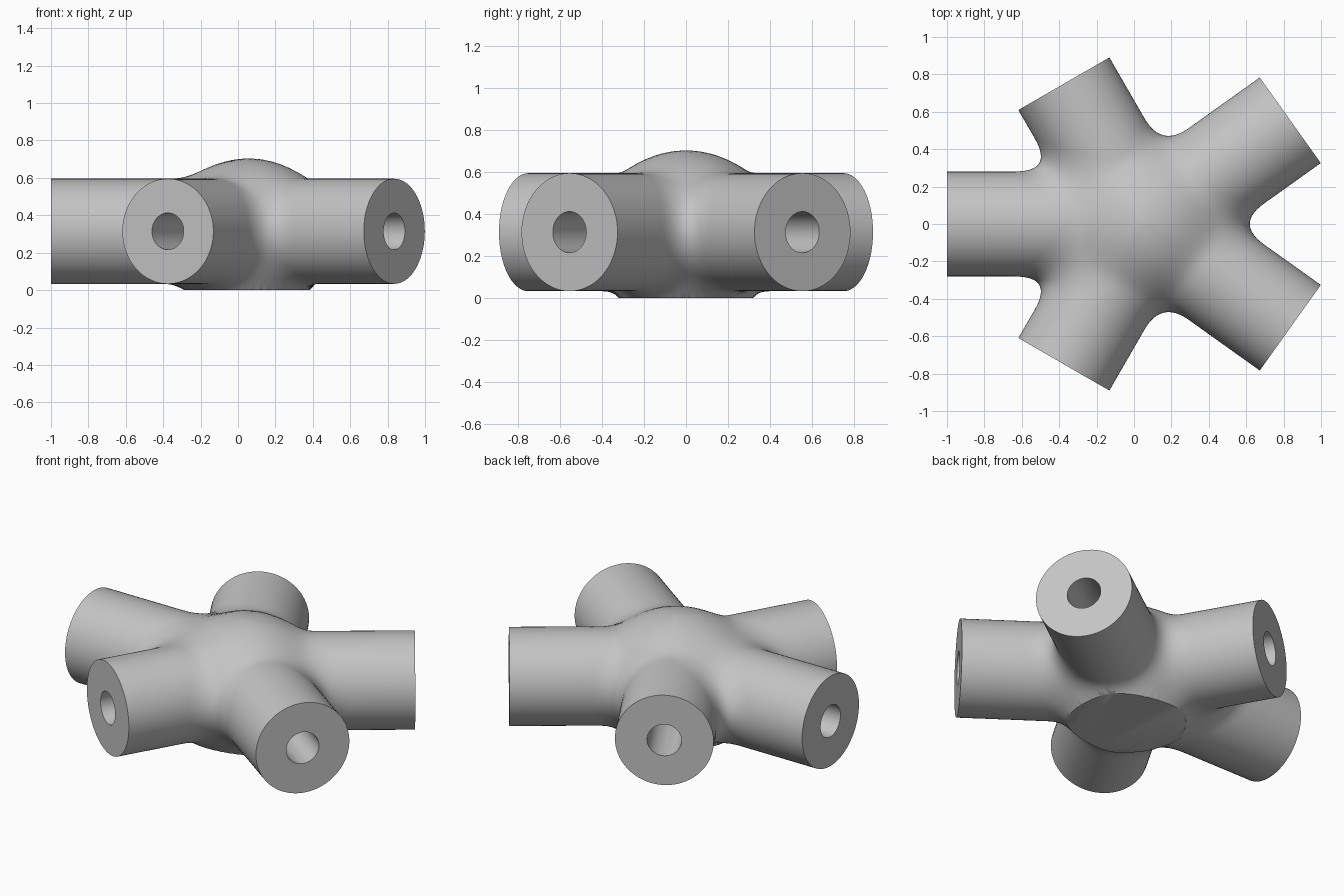
import bpy, bmesh
from math import sin, cos, tan, pi, radians
from mathutils import Vector

if "Cube" in bpy.data.objects:
    bpy.data.objects.remove(bpy.data.objects["Cube"])

HUB = Vector((0.058, 0, 0.3145))
RADIUS, BORE, BLEND = 0.281, 0.098, 0.18
UP = Vector((0, 0, 1))
SIDES, STEPS = 72, 44

# Arms as (heading in degrees, length), counter-clockwise
ARMS = [(35.5, 0.955), (120, 0.866), (180, 1.058), (240, 0.866), (324.5, 0.955)]


def heading(deg):
    return Vector((cos(radians(deg)), sin(radians(deg)), 0))


# Five arms and one stub pointing down, all softly blended
axes = [heading(deg) for deg, length in ARMS] + [-UP]


def blended_distance(p):
    dists = sorted((p - a * max(p.dot(a), 0)).length - RADIUS for a in axes)
    total = dists[0]
    for d in dists[1:]:
        overlap = max(BLEND - abs(d - total), 0)
        total = min(d, total) - overlap * overlap / (4 * BLEND)
    return total


def surface_radius(point_at, limit):
    low, high = 0.1, limit
    if blended_distance(point_at(high)) < 0:
        return high
    for _ in range(16):
        mid = (low + high) / 2
        if blended_distance(point_at(mid)) < 0:
            low = mid
        else:
            high = mid
    return high


def skin(bm, rings):
    for a, b in zip(rings, rings[1:]):
        for j in range(SIDES):
            k = (j + 1) % SIDES
            bm.faces.new((a[j], a[k], b[k], b[j]))


bm = bmesh.new()
for i, (deg, length) in enumerate(ARMS):
    axis = heading(deg)
    side = UP.cross(axis)
    half_next = radians((ARMS[(i + 1) % 5][0] - deg) % 360) / 2
    half_prev = radians((deg - ARMS[i - 1][0]) % 360) / 2
    outer = [[] for _ in range(STEPS + 1)]
    inner = [[], []]
    for j in range(SIDES):
        phi = 2 * pi * j / SIDES
        out = side * cos(phi) + UP * sin(phi)
        # Each arm starts on the plane halfway to its neighbour
        slope = abs(cos(phi)) / tan(half_next if cos(phi) > 0 else half_prev)
        limit = min(0.43, (HUB.z + 0.02) / max(-sin(phi), 0.01))

        def place(t, r):
            return axis * (t * length + (1 - t) * r * slope) + out * r

        for n in range(STEPS + 1):
            t = (n / STEPS) ** 1.4
            r = surface_radius(lambda q: place(t, q), limit)
            outer[n].append(bm.verts.new(HUB + place(t, r)))
        for t in (0, 1):
            inner[t].append(bm.verts.new(HUB + place(t, BORE)))
    # Outer skin, flat end ring and bore wall
    skin(bm, outer + [inner[1], inner[0]])

bmesh.ops.remove_doubles(bm, verts=bm.verts, dist=0.0002)

# Flat foot under the hub
cut = bmesh.ops.bisect_plane(bm, geom=bm.verts[:] + bm.edges[:] + bm.faces[:],
                             plane_co=(0, 0, 0), plane_no=(0, 0, -1), clear_outer=True)
rim = [e for e in cut["geom_cut"] if isinstance(e, bmesh.types.BMEdge) and e.is_boundary]
bmesh.ops.contextual_create(bm, geom=rim)
bmesh.ops.recalc_face_normals(bm, faces=bm.faces)

mesh = bpy.data.meshes.new("arm_hub")
bm.to_mesh(mesh)
bm.free()
hub = bpy.data.objects.new("arm_hub", mesh)
bpy.context.collection.objects.link(hub)

grey = bpy.data.materials.new("light grey")
grey.use_nodes = True
colour = (0.55, 0.55, 0.55, 1)
grey.diffuse_color = colour
grey.node_tree.nodes["Principled BSDF"].inputs["Base Color"].default_value = colour
mesh.materials.append(grey)

bpy.ops.object.select_all(action="DESELECT")
hub.select_set(True)
bpy.context.view_layer.objects.active = hub
bpy.ops.object.shade_smooth_by_angle(angle=radians(35))
